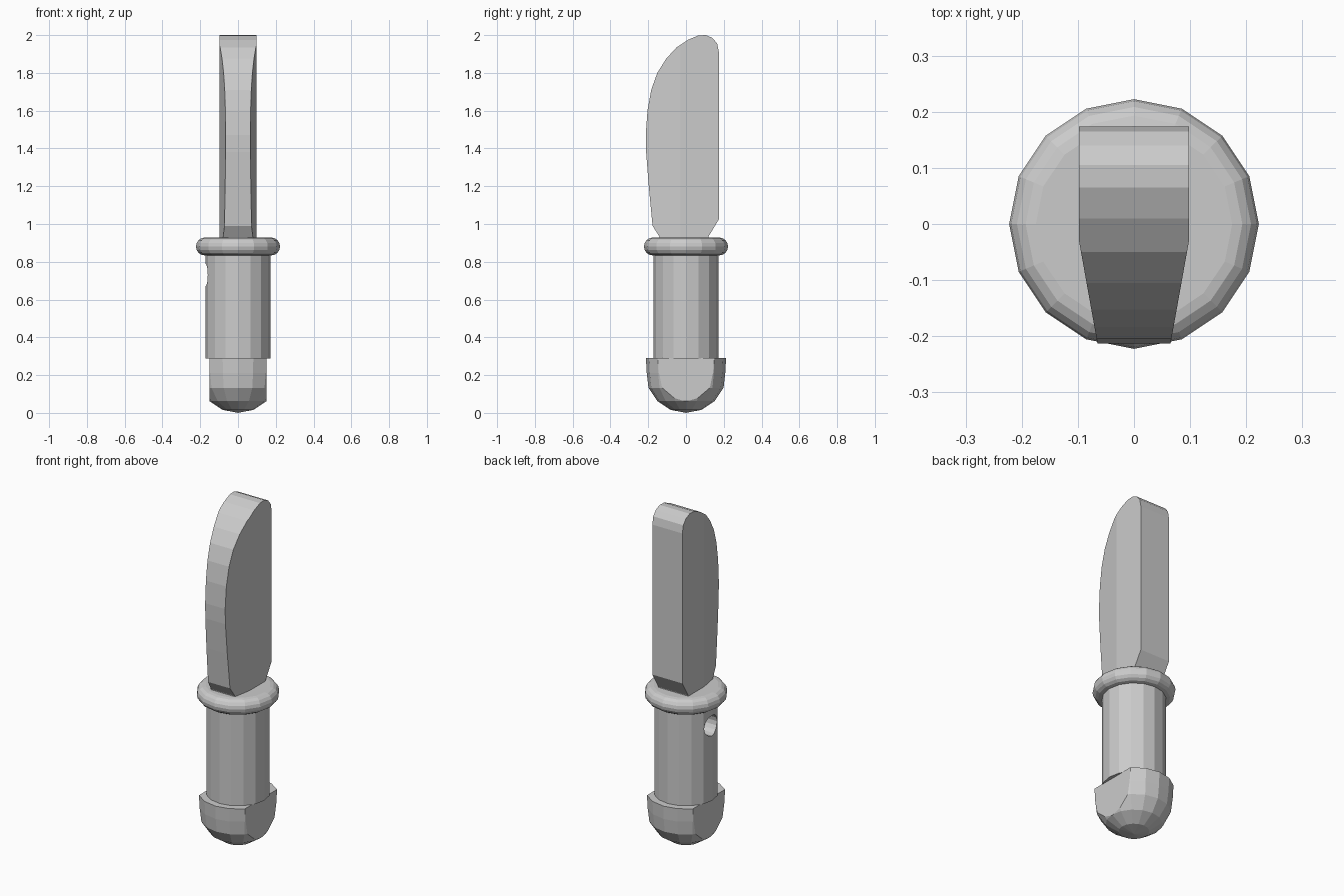
import bpy, bmesh
from math import sin, cos, pi
from mathutils import Vector

if "Cube" in bpy.data.objects:
    bpy.data.objects.remove(bpy.data.objects["Cube"])


def finish(bm, name):
    bmesh.ops.remove_doubles(bm, verts=bm.verts, dist=1e-5)
    bmesh.ops.recalc_face_normals(bm, faces=bm.faces)
    mesh = bpy.data.meshes.new(name)
    bm.to_mesh(mesh)
    bm.free()
    ob = bpy.data.objects.new(name, mesh)
    bpy.context.collection.objects.link(ob)
    return ob


def lathe(profile, sides=16):
    """Spin a closed (radius, z) profile around the z axis."""
    bm = bmesh.new()
    rings = []
    for r, z in profile:
        if r == 0:
            rings.append([bm.verts.new((0, 0, z))] * sides)
        else:
            rings.append([bm.verts.new((r * cos(2 * pi * i / sides),
                                        r * sin(2 * pi * i / sides), z))
                          for i in range(sides)])
    for a, b in zip(rings, rings[1:]):
        for i in range(sides):
            j = (i + 1) % sides
            bm.faces.new(list(dict.fromkeys((a[i], a[j], b[j], b[i]))))
    return bm


# Pommel: rounded end with both sides sliced flat
ball = [(0.215 * sin(a * pi / 8), 0.215 - 0.215 * cos(a * pi / 8)) for a in range(1, 4)]
bm = lathe([(0, 0)] + ball + [(0.208, 0.212), (0.212, 0.29), (0, 0.29)])
for side in (-1, 1):
    geom = bm.verts[:] + bm.edges[:] + bm.faces[:]
    cut = bmesh.ops.bisect_plane(bm, geom=geom, plane_co=(0.15 * side, 0, 0),
                                 plane_no=(side, 0, 0), clear_outer=True)
    edges = [e for e in cut["geom_cut"] if isinstance(e, bmesh.types.BMEdge)]
    bmesh.ops.holes_fill(bm, edges=edges)
finish(bm, "pommel")

# Handle grip
handle = finish(lathe([(0, 0.288), (0.172, 0.288), (0.172, 0.86), (0, 0.86)]), "handle")

# Round blind hole in the left of the handle
bm = bmesh.new()
bmesh.ops.create_cone(bm, cap_ends=True, segments=16, radius1=0.06, radius2=0.06, depth=0.2)
for v in bm.verts:
    v.co = Vector((v.co.z - 0.19, v.co.y, v.co.x + 0.73))
cutter = finish(bm, "hole_cutter")
cutter.hide_render = True
cutter.hide_set(True)
mod = handle.modifiers.new("hole", 'BOOLEAN')
mod.operation = 'DIFFERENCE'
mod.solver = 'EXACT'
mod.object = cutter

# Guard: disc with a rounded rim
rim = [(0.175 + 0.0475 * sin(a * pi / 8), 0.881 - 0.0475 * cos(a * pi / 8)) for a in range(9)]
finish(lathe([(0, rim[0][1])] + rim + [(0, rim[-1][1])]), "guard")

# Blade: side outline in (y, z), thinner toward the cutting edge
outline = [(-0.14, 0.90), (-0.14, 0.932), (-0.177, 0.99), (-0.197, 1.2), (-0.211, 1.38),
           (-0.213, 1.47), (-0.204, 1.6), (-0.184, 1.71), (-0.152, 1.80), (-0.105, 1.875),
           (-0.05, 1.935), (0.01, 1.975), (0.065, 1.998), (0.105, 2.0), (0.14, 1.985),
           (0.165, 1.955), (0.174, 1.91), (0.174, 1.025), (0.118, 0.932), (0.118, 0.90)]
bm = bmesh.new()
face = bm.faces.new([bm.verts.new((-0.098, y, z)) for y, z in outline])
ext = bmesh.ops.extrude_face_region(bm, geom=[face], use_keep_orig=True)
bmesh.ops.translate(bm, vec=(0.196, 0, 0),
                    verts=[v for v in ext["geom"] if isinstance(v, bmesh.types.BMVert)])
bmesh.ops.bisect_plane(bm, geom=bm.verts[:] + bm.edges[:] + bm.faces[:],
                       plane_co=(0, -0.03, 0), plane_no=(0, 1, 0))
for v in bm.verts:
    if v.co.y < -0.03:
        v.co.x *= 1 - 0.335 * (-0.03 - v.co.y) / 0.183
finish(bm, "blade")
